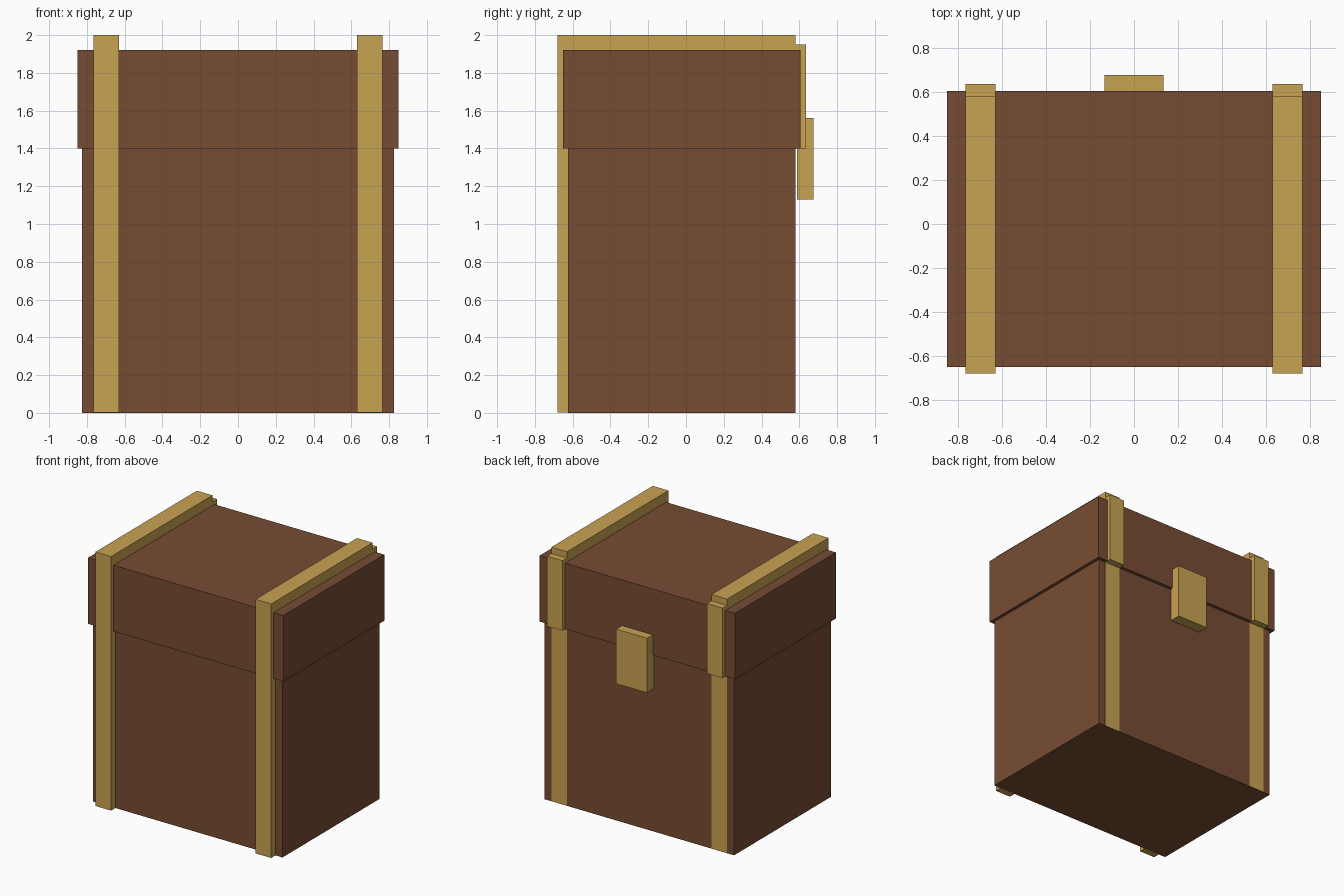
import bpy
import bmesh
from mathutils import Vector

default = bpy.data.objects.get("Cube")
if default:
    bpy.data.objects.remove(default, do_unlink=True)


def make_material(name, rgb):
    mat = bpy.data.materials.new(name)
    mat.use_nodes = True
    color = (*rgb, 1.0)
    mat.diffuse_color = color
    bsdf = next(n for n in mat.node_tree.nodes if n.type == "BSDF_PRINCIPLED")
    bsdf.inputs["Base Color"].default_value = color
    return mat


wood = make_material("brown wood", (0.184, 0.073, 0.034))
brass = make_material("golden brass", (0.584, 0.366, 0.084))


def box(name, low, high, mat):
    """Flat-sided box spanning two opposite corners."""
    low, high = Vector(low), Vector(high)
    size, middle = high - low, (low + high) / 2
    bm = bmesh.new()
    bmesh.ops.create_cube(bm, size=1)
    bmesh.ops.scale(bm, vec=size, verts=bm.verts)
    mesh = bpy.data.meshes.new(name)
    bm.to_mesh(mesh)
    bm.free()
    mesh.materials.append(mat)
    obj = bpy.data.objects.new(name, mesh)
    obj.location = middle
    bpy.context.collection.objects.link(obj)
    return obj


# Chest body and overhanging lid
box("chest_body", (-0.825, -0.625, 0), (0.825, 0.58, 1.41), wood)
box("chest_lid", (-0.85, -0.65, 1.4), (0.85, 0.605, 1.92), wood)

# Metal straps over the front and top, with short end pieces on the lid
for side, x in (("left", 0.697), ("right", -0.697)):
    inner, outer = x - 0.068, x + 0.068
    box(f"{side}_strap", (inner, -0.68, 0.001), (outer, 0.581, 2), brass)
    box(f"{side}_strap_end", (inner, 0.575, 1.399), (outer, 0.636, 1.95), brass)

# Latch plate across the lid seam
box("latch", (-0.135, 0.588, 1.13), (0.135, 0.676, 1.56), brass)
